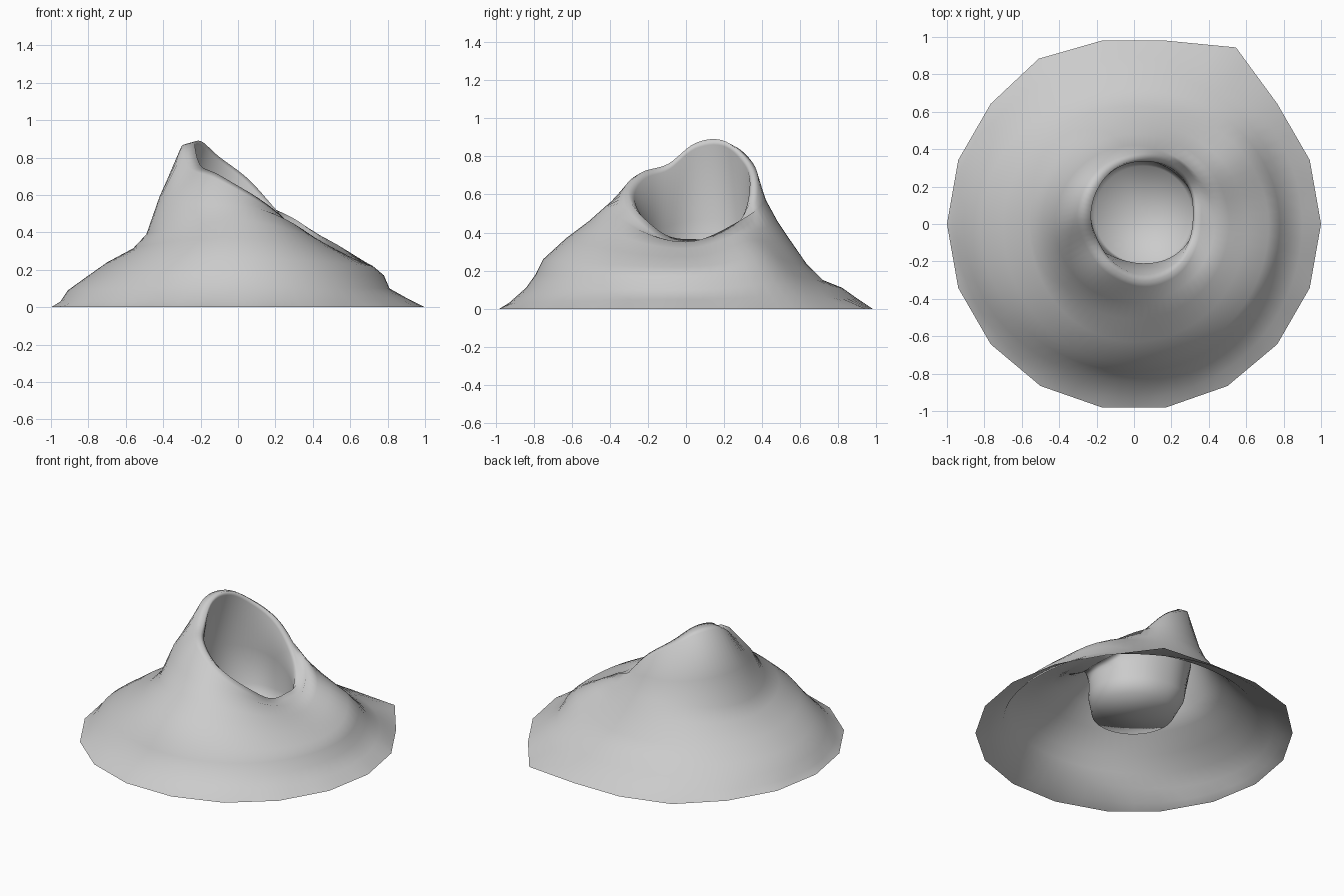
import bpy, bmesh, math

if "Cube" in bpy.data.objects:
    bpy.data.objects.remove(bpy.data.objects["Cube"])

N = 72  # vertices per ring


def around(v, a):
    """Cubic interpolation of values spaced evenly around the circle."""
    n = len(v)
    t = a / math.tau * n
    i = int(t)
    f = t - i
    p0, p1, p2, p3 = (v[(i + k) % n] for k in (-1, 0, 1, 2))
    if n == 4:  # four directions only: plain eased blend
        f = f * f * (3 - 2 * f)
        return p1 + (p2 - p1) * f
    return p1 + .5 * f * (p2 - p0 + f * (2 * p0 - 5 * p1 + 4 * p2 - p3
                                         + f * (3 * (p1 - p2) + p3 - p0)))


# Slope contours: radius and height towards east, north, west, south
SLOPE = [
    ((.90, .89, .95, .93), (.05, .06, .03, .03)),
    ((.81, .82, .91, .84), (.10, .11, .09, .11)),
    ((.78, .72, .82, .79), (.17, .15, .155, .18)),
    ((.72, .63, .70, .75), (.22, .24, .24, .26)),
    ((.60, .54, .56, .63), (.27, .37, .315, .37)),
    ((.51, .48, .49, .51), (.315, .46, .39, .46)),
    ((.43, .42, .42, .42), (.35, .57, .59, .54)),
]
# Crater lip every 30 degrees: height and radius, and radius of the inner wall
LIP = [.365, .38, .52, .69, .80, .885, .87, .76, .715, .62, .50, .385]
LIP_R = [.28, .30, .31, .30, .29, .28, .28, .29, .33, .355, .34, .30]
WALL_R = [.28, .28, .28, .30, .34, .37, .36, .31, .27, .26, .27, .28]
LOW_R = [.28, .28, .28, .29, .32, .32, .30, .28, .27, .27, .28, .28]
C = .05  # crater centre offset in x and y


def base_point(a):
    """Foot of the mountain: an eighteen-sided outline with one pulled corner."""
    def corner(k):
        k %= 18
        r = 1.09 if k == 3 else 1.02 if k == 6 else 1.0
        b = k * math.tau / 18
        return r * math.cos(b), max(-.98, min(.98, r * math.sin(b)))
    t = a / math.tau * 18
    k = int(t + 1e-6)
    f = t - k
    p, q = corner(k), corner(k + 1)
    return p[0] + (q[0] - p[0]) * f, p[1] + (q[1] - p[1]) * f, 0


angles = [i * math.tau / N for i in range(N)]


def crater_ring(radius, height):
    return [(C + radius(a) * math.cos(a), C + radius(a) * math.sin(a), height(a))
            for a in angles]


def lip(a):
    return around(LIP, a)


def lip_r(a):
    return around(LIP_R, a)


def wall_r(a):
    return around(WALL_R, a)


def crest_r(a):
    """Outer edge of the lip, thicker at the western peak."""
    return lip_r(a) + .03 + .045 * max(0, -math.cos(a + .1)) ** 2


def shoulder(x, y):
    """Swelling on the north-east slope."""
    return .06 * math.exp(-((x - .54) ** 2 + (y - .36) ** 2) / .04)


# Outer slopes
rings = [[base_point(a) for a in angles]]
for rad, hgt in SLOPE:
    ring = []
    for a in angles:
        r = around(rad, a)
        x, y = r * math.cos(a), r * math.sin(a)
        ring.append((x, y, around(hgt, a) + shoulder(x, y)))
    rings.append(ring)

# Rounded lip, crater wall and floor edge
rings.append(crater_ring(crest_r, lambda a: lip(a) - .02))
rings.append(crater_ring(lip_r, lip))
rings.append(crater_ring(lambda a: lip_r(a) * .8 + .2 * wall_r(a) - .015,
                         lambda a: lip(a) - .03))
rings.append(crater_ring(wall_r, lambda a: .30 + .33 * (lip(a) - .365)))
rings.append(crater_ring(lambda a: around(LOW_R, a), lambda a: .21))
rings.append(crater_ring(lambda a: .26, lambda a: .10))

bm = bmesh.new()
loops = [[bm.verts.new(p) for p in ring] for ring in rings]
for lo, hi in zip(loops, loops[1:]):
    for i in range(N):
        j = (i + 1) % N
        bm.faces.new((lo[i], lo[j], hi[j], hi[i]))

# Crater floor
mid = bm.verts.new((C, C, .08))
for i in range(N):
    bm.faces.new((loops[-1][i], loops[-1][(i + 1) % N], mid))

mesh = bpy.data.meshes.new("crater_mountain")
bm.to_mesh(mesh)
bm.free()
for p in mesh.polygons:
    p.use_smooth = True
obj = bpy.data.objects.new("crater_mountain", mesh)
bpy.context.collection.objects.link(obj)
